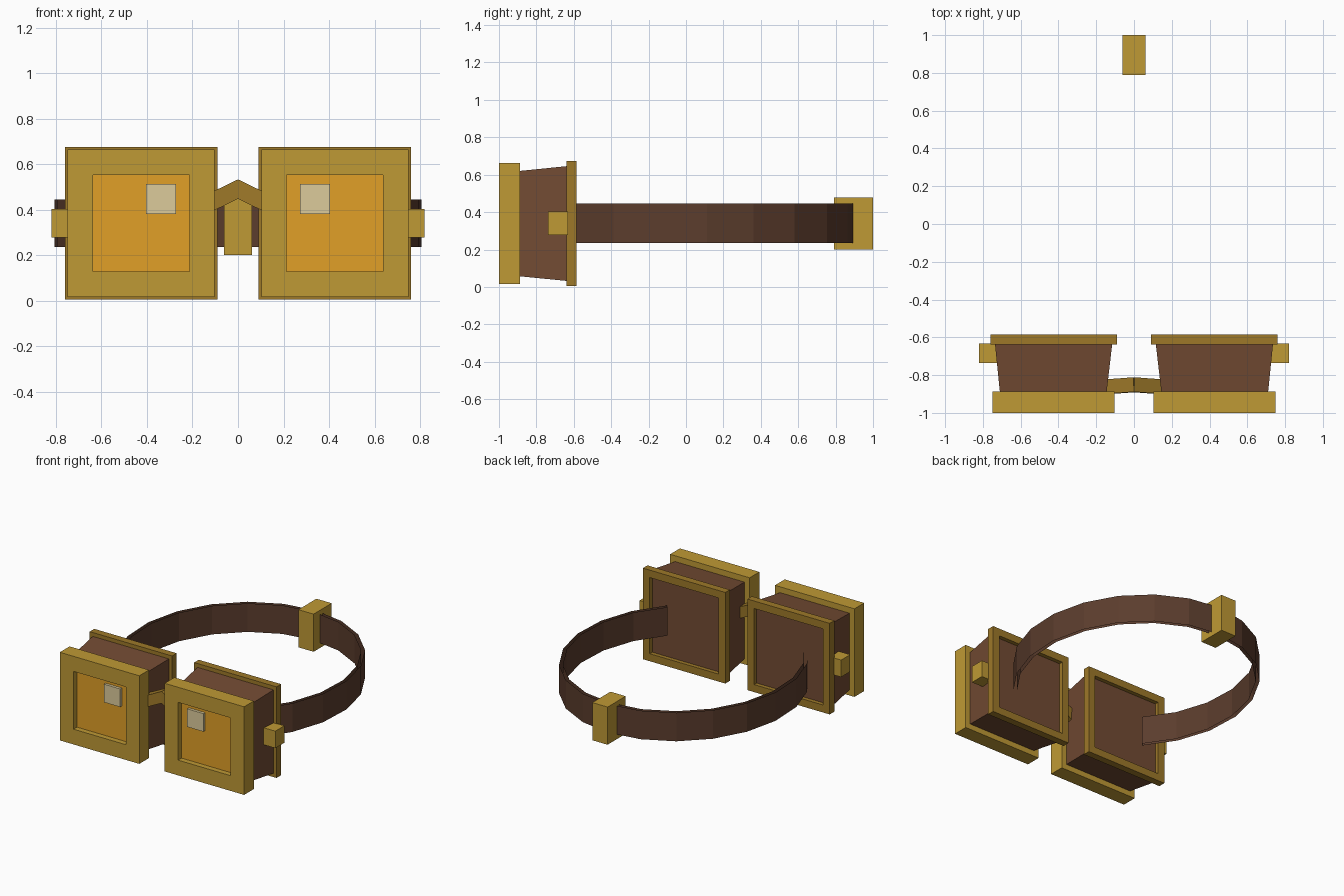
import bpy, bmesh, math
from mathutils import Vector

if "Cube" in bpy.data.objects:
    bpy.data.objects.remove(bpy.data.objects["Cube"])


def material(name, rgb):
    m = bpy.data.materials.new(name)
    m.diffuse_color = (*rgb, 1)
    m.use_nodes = True
    m.node_tree.nodes["Principled BSDF"].inputs["Base Color"].default_value = m.diffuse_color
    return m


GOLD = material("gold", (0.52, 0.32, 0.035))
BRONZE = material("bronze", (0.34, 0.19, 0.022))
LEATHER = material("leather", (0.17, 0.07, 0.033))
STRAP = material("strap_leather", (0.105, 0.046, 0.026))
AMBER = material("amber", (0.75, 0.35, 0.02))
GLINT = material("glint", (0.72, 0.6, 0.33))


def mesh(name, verts, faces, mat, recalc=True):
    me = bpy.data.meshes.new(name)
    me.from_pydata(verts, [], faces)
    if recalc:
        bm = bmesh.new()
        bm.from_mesh(me)
        bmesh.ops.recalc_face_normals(bm, faces=bm.faces)
        bm.to_mesh(me)
        bm.free()
    me.materials.append(mat)
    ob = bpy.data.objects.new(name, me)
    bpy.context.collection.objects.link(ob)
    return ob


def rect(x0, x1, z0, z1, y):
    return [(x0, y, z0), (x1, y, z0), (x1, y, z1), (x0, y, z1)]


def bridge(a, b):
    return [(a + i, a + (i + 1) % 4, b + (i + 1) % 4, b + i) for i in range(4)]


def frustum(name, front, back, mat):
    return mesh(name, front + back, bridge(0, 4) + [(0, 1, 2, 3), (4, 5, 6, 7)], mat)


def box(name, x0, x1, y0, y1, z0, z1, mat):
    return frustum(name, rect(x0, x1, z0, z1, y0), rect(x0, x1, z0, z1, y1), mat)


def frame(name, outer, inner, y0, y1, mat):
    v = rect(*outer, y0) + rect(*inner, y0) + rect(*outer, y1) + rect(*inner, y1)
    return mesh(name, v, bridge(0, 4) + bridge(4, 12) + bridge(12, 8) + bridge(8, 0), mat)


def bar(name, a, b, w, mat):
    # square bar running between two points
    a, b = Vector(a), Vector(b)
    d = (b - a).normalized()
    up = d.cross(Vector((0, 1, 0))).normalized() * w / 2
    side = d.cross(up).normalized() * w / 2
    ring = [up + side, up - side, -up - side, side - up]
    return frustum(name, [a + r for r in ring], [b + r for r in ring], mat)


for s, n in ((1, "right"), (-1, "left")):
    def mx(a, b):
        return (s * a, s * b)

    # eyepiece: front rim, lens, glint, leather cup, rear rim
    frame(n + "_front_rim", (*mx(0.103, 0.75), 0.015, 0.663), (*mx(0.213, 0.638), 0.127, 0.552),
          -1.0, -0.887, GOLD)
    box(n + "_lens", *mx(0.205, 0.645), -0.96, -0.93, 0.12, 0.56, AMBER)
    glint_x = mx(0.273, 0.405)
    box(n + "_lens_glint", *glint_x, -0.98, -0.955, 0.38, 0.513, GLINT)
    frustum(n + "_cup", rect(*mx(0.145, 0.71), 0.057, 0.62, -0.89),
            rect(*mx(0.113, 0.738), 0.03, 0.648, -0.615), LEATHER)
    frame(n + "_rear_rim", (*mx(0.09, 0.76), 0.004, 0.674), (*mx(0.145, 0.705), 0.059, 0.619),
          -0.638, -0.585, BRONZE)
    # strap lug and half of the nose bridge
    box(n + "_strap_lug", *mx(0.72, 0.82), -0.737, -0.632, 0.277, 0.402, GOLD)
    bar(n + "_nose_bridge", (s * 0.16, -0.863, 0.412), (s * -0.015, -0.85, 0.497), 0.077, BRONZE)

# strap: thin outer and inner bands
SEG = 16
verts, faces = [], []
for off, flip in ((0, False), (0.025, True)):
    base = len(verts)
    for i in range(SEG + 1):
        t = math.radians(-45 + 270 * i / SEG)
        x, y = (0.81 - off) * math.cos(t), 0.025 + (0.877 - off) * math.sin(t)
        verts += [(x, y, 0.235), (x, y, 0.445)]
    for i in range(SEG):
        k = base + 2 * i
        f = (k, k + 2, k + 3, k + 1)
        faces.append(f[::-1] if flip else f)
mesh("strap", verts, faces, STRAP, recalc=False)

# buckle at the back of the strap
box("buckle", -0.062, 0.062, 0.79, 1.0, 0.2, 0.477, GOLD)
